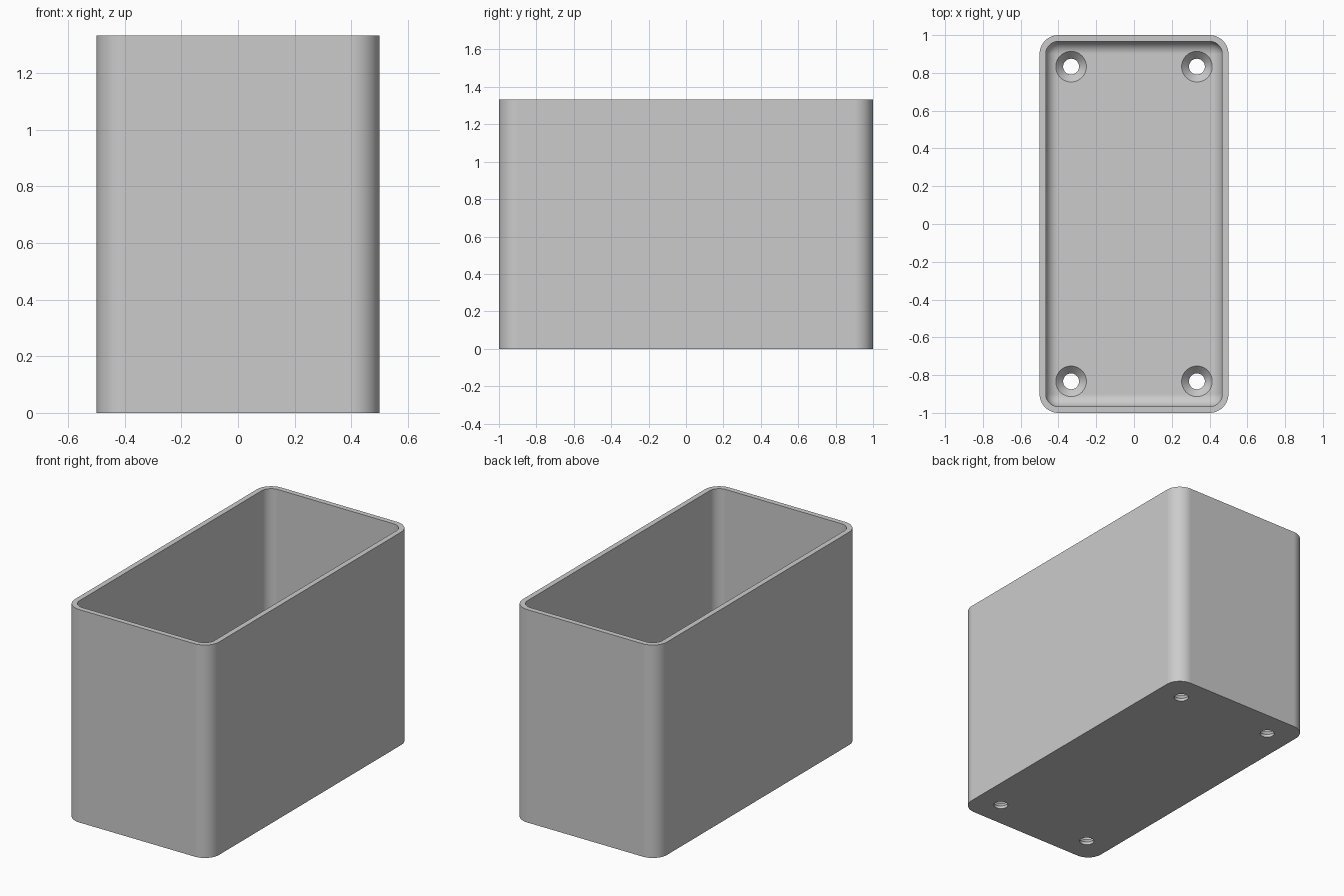
import bpy, bmesh
from math import sin, cos, pi

if "Cube" in bpy.data.objects:
    bpy.data.objects.remove(bpy.data.objects["Cube"], do_unlink=True)

HALF_X, HALF_Y, HEIGHT = 0.5, 1.0, 1.333
CORNER, WALL, FLOOR = 0.1, 0.033, 0.06
SEGS = 12

grey = bpy.data.materials.new("light grey")
grey.use_nodes = True
grey.diffuse_color = (0.6, 0.6, 0.6, 1)
grey.node_tree.nodes["Principled BSDF"].inputs["Base Color"].default_value = (0.6, 0.6, 0.6, 1)


def rounded_rect(inset, z):
    """Points of a rounded rectangle, shrunk by inset, at height z."""
    r = CORNER - inset
    points = []
    for quarter, (sx, sy) in enumerate([(1, 1), (-1, 1), (-1, -1), (1, -1)]):
        for i in range(SEGS + 1):
            a = (quarter + i / SEGS) * pi / 2
            points.append((sx * (HALF_X - CORNER) + r * cos(a),
                           sy * (HALF_Y - CORNER) + r * sin(a), z))
    return points


def circle(x, y, r, z, n=48):
    return [(x + r * cos(2 * pi * i / n), y + r * sin(2 * pi * i / n), z) for i in range(n)]


def loft(name, stacks):
    """Skin each stack of closed loops and cap both of its ends."""
    bm = bmesh.new()
    for loops in stacks:
        rings = [[bm.verts.new(p) for p in loop] for loop in loops]
        for a, b in zip(rings, rings[1:]):
            for i in range(len(a)):
                j = (i + 1) % len(a)
                bm.faces.new((a[i], a[j], b[j], b[i]))
        bm.faces.new(rings[0][::-1])
        bm.faces.new(rings[-1])
    bmesh.ops.remove_doubles(bm, verts=bm.verts, dist=1e-5)
    bmesh.ops.recalc_face_normals(bm, faces=bm.faces)
    mesh = bpy.data.meshes.new(name)
    bm.to_mesh(mesh)
    bm.free()
    mesh.materials.append(grey)
    obj = bpy.data.objects.new(name, mesh)
    bpy.context.collection.objects.link(obj)
    return obj


# Open box: outer wall, rim, inner wall and a rounded fillet down to the floor
fillet = CORNER - WALL
sections = [rounded_rect(0, 0), rounded_rect(0, HEIGHT), rounded_rect(WALL, HEIGHT)]
for i in range(SEGS + 1):
    a = i / SEGS * pi / 2
    sections.append(rounded_rect(WALL + fillet * (1 - cos(a)), FLOOR + fillet * (1 - sin(a))))
box = loft("open_box", [sections])

# Countersunk screw holes in the floor
HOLE, SINK, SINK_DEPTH = 0.042, 0.081, 0.042
holes = [[circle(x, y, HOLE, -0.05), circle(x, y, HOLE, FLOOR - SINK_DEPTH),
          circle(x, y, SINK, FLOOR), circle(x, y, SINK, FLOOR + 0.04)]
         for x in (-0.333, 0.333) for y in (-0.833, 0.833)]
cutter = loft("screw_hole_cutter", holes)
cutter.hide_render = True

cut = box.modifiers.new("screw holes", 'BOOLEAN')
cut.operation = 'DIFFERENCE'
cut.solver = 'EXACT'
cut.object = cutter

bpy.ops.object.select_all(action='DESELECT')
box.select_set(True)
bpy.context.view_layer.objects.active = box
bpy.ops.object.modifier_apply(modifier=cut.name)
bpy.data.objects.remove(cutter, do_unlink=True)

# Smooth curves, crisp rims, flat panels
bpy.ops.object.shade_smooth_by_angle(angle=pi / 6)
weighted = box.modifiers.new("flat panels", 'WEIGHTED_NORMAL')
weighted.keep_sharp = True
